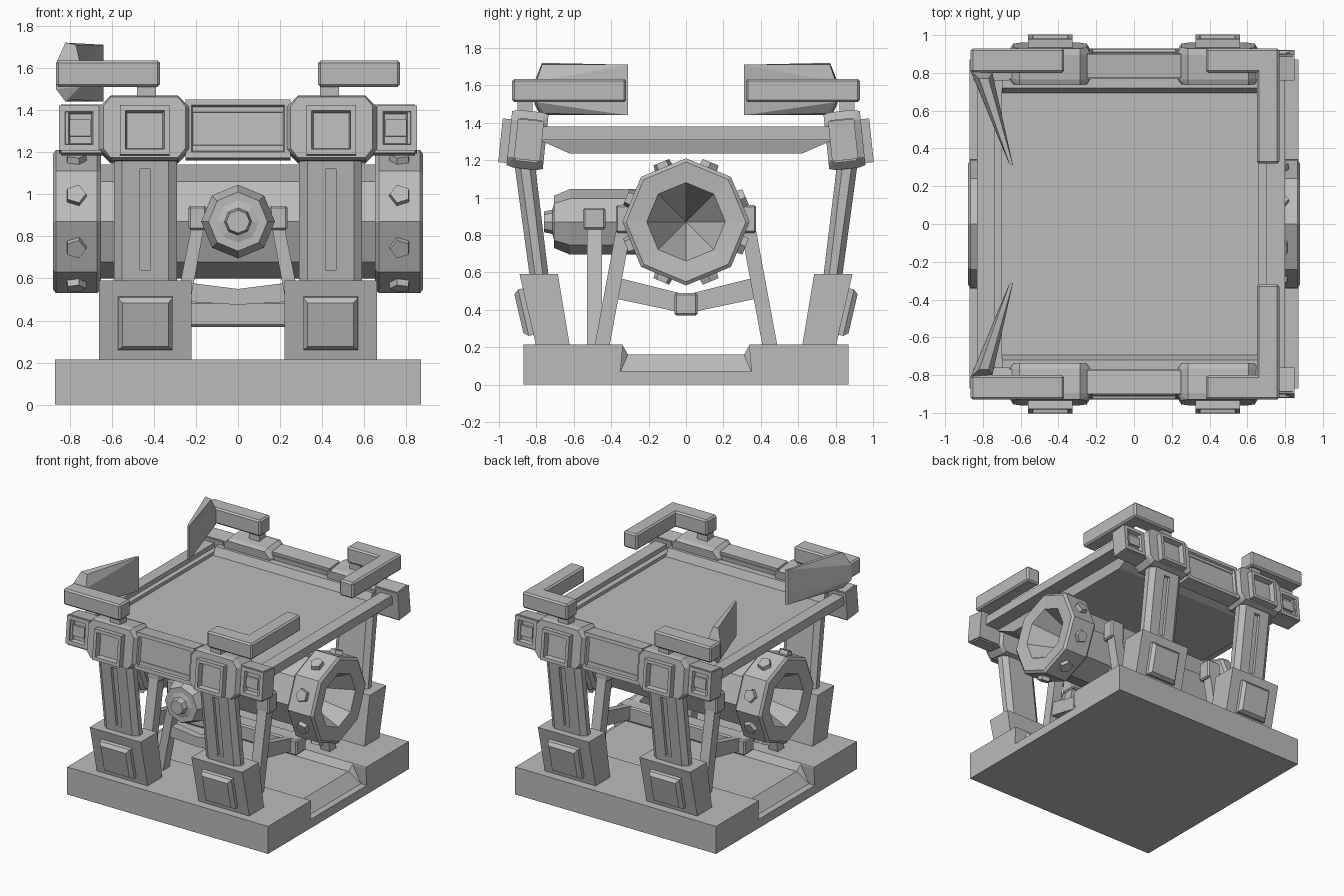
import bpy, bmesh, math
from mathutils import Matrix, Vector

if "Cube" in bpy.data.objects:
    bpy.data.objects.remove(bpy.data.objects["Cube"])

grey = bpy.data.materials.new("plain grey")
grey.use_nodes = True
grey.diffuse_color = (0.5, 0.5, 0.5, 1)
grey.node_tree.nodes["Principled BSDF"].inputs["Base Color"].default_value = (0.5, 0.5, 0.5, 1)


def finish(name, bm):
    bmesh.ops.recalc_face_normals(bm, faces=bm.faces)
    me = bpy.data.meshes.new(name)
    bm.to_mesh(me)
    bm.free()
    me.materials.append(grey)
    ob = bpy.data.objects.new(name, me)
    bpy.context.collection.objects.link(ob)
    return ob


def hull(name, pts):
    bm = bmesh.new()
    for p in pts:
        bm.verts.new(p)
    res = bmesh.ops.convex_hull(bm, input=bm.verts)
    loose = [v for v in bm.verts if not v.link_faces]
    bmesh.ops.delete(bm, geom=loose, context="VERTS")
    bmesh.ops.dissolve_limit(bm, angle_limit=0.02, verts=bm.verts, edges=bm.edges)
    return finish(name, bm)


def rect(x, y, z):
    """Four corners of a level rectangle at height z."""
    return [(a, b, z) for a in x for b in y]


def box(name, x, y, z, bevel=0.0, inset=None, tilt=0.0):
    """Box from ranges; inset = (thickness, depth) reshapes the -y face."""
    size = Vector((x[1] - x[0], y[1] - y[0], z[1] - z[0]))
    mid = Vector((x[0] + x[1], y[0] + y[1], z[0] + z[1])) / 2
    bm = bmesh.new()
    bmesh.ops.create_cube(bm, size=1, matrix=Matrix.Diagonal((*size, 1)))
    if inset:
        face = min(bm.faces, key=lambda f: f.calc_center_median().y)
        bmesh.ops.inset_region(bm, faces=[face], thickness=inset[0])
        if inset[1] < 0:
            bmesh.ops.inset_region(bm, faces=[face], thickness=0.012, depth=inset[1])
        else:
            bmesh.ops.translate(bm, verts=face.verts, vec=(0, -inset[1], 0))
    if bevel:
        bmesh.ops.bevel(bm, geom=bm.edges[:], offset=bevel, segments=1, affect="EDGES")
    bmesh.ops.transform(bm, verts=bm.verts,
                        matrix=Matrix.Translation(mid) @ Matrix.Rotation(tilt, 4, "X"))
    return finish(name, bm)


def lathe(name, profile, along, sides=8):
    """Faceted solid from (position, radius) pairs along the x or y axis at axle height."""
    bm = bmesh.new()
    rings = []
    for pos, r in profile:
        ring = []
        for i in range(sides):
            a = math.tau * i / sides
            s, c = r * math.sin(a), AXLE + r * math.cos(a)
            ring.append(bm.verts.new((pos, s, c) if along == "X" else (s, pos, c)))
        rings.append(ring)
    for a, b in zip(rings, rings[1:]):
        for i in range(sides):
            j = (i + 1) % sides
            bm.faces.new((a[i], a[j], b[j], b[i]))
    bm.faces.new(rings[0])
    bm.faces.new(rings[-1])
    bmesh.ops.remove_doubles(bm, verts=bm.verts, dist=0.002)
    return finish(name, bm)


def cut(ob, cutter):
    mod = ob.modifiers.new("cut", "BOOLEAN")
    mod.operation, mod.object, mod.solver = "DIFFERENCE", cutter, "EXACT"
    graph = bpy.context.evaluated_depsgraph_get()
    mesh = bpy.data.meshes.new_from_object(ob.evaluated_get(graph))
    ob.modifiers.clear()
    ob.data = mesh
    bpy.data.objects.remove(cutter)


def mirror(obs, axis, word):
    """Adds mirrored copies and returns originals and copies together."""
    flip = Matrix.Scale(-1, 4, Vector((axis == "X", axis == "Y", 0)))
    out = list(obs)
    for ob in obs:
        me = ob.data.copy()
        me.transform(flip)
        me.flip_normals()
        new = bpy.data.objects.new(word + "_" + ob.name, me)
        bpy.context.collection.objects.link(new)
        out.append(new)
    return out


AXLE = 0.87
LEAN = math.radians(-6)

# Base slab with a shallow channel and a ramp notch at each end
base = box("base", (-.87, .87), (-.87, .87), (0, .215))
cut(base, hull("channel_cutter", rect((-1, 1), (-.31, .31), .16) + rect((-1, 1), (-.35, .35), .23)))
for s in (-1, 1):
    cut(base, hull("ramp_cutter", rect((s * .82, s * 1), (-.35, .35), .07)
                   + rect((s * .74, s * 1), (-.31, .31), .161)
                   + rect((s * .74, s * 1), (-.335, .335), .24)))

# Corner leg: boot, pad, grooved post, tilted head with a framed recess
boot = hull("boot", rect((.22, .66), (-.80, -.62), .2) + rect((.22, .66), (-.89, -.685), .59))
pad = box("boot_pad", (.31, .57), (-.87, -.80), (.265, .52), inset=(.03, .025), tilt=math.radians(13))
post_pts = []
for z, y0, y1 in ((.5, -.825, -.725), (1.2, -.92, -.81)):
    post_pts += rect((.33, .55), (y0, y1), z) + rect((.29, .59), (y0 + .03, y1 - .03), z)
post = hull("post", post_pts)
cut(post, hull("groove_cutter", rect((.415, .465), (-.9, -.82), .64) + rect((.415, .465), (-.97, -.885), 1.12)))
head_pts = []
turn = Matrix.Translation((.445, -.85, 1.308)) @ Matrix.Rotation(LEAN, 4, "X")
for y, g in ((-.095, .02), (-.06, 0), (.07, 0), (.1, .02)):
    for sx in (-1, 1):
        for sz in (-1, 1):
            head_pts += [turn @ Vector((sx * (.215 - g), y, sz * .10)),
                         turn @ Vector((sx * .16, y, sz * (.155 - g * .5)))]
head = hull("head", head_pts)
frame = box("head_frame", (.325, .56), (-.992, -.92), (1.185, 1.42), inset=(.035, -.04), tilt=LEAN)
stem = box("bracket_stem", (.39, .48), (-.90, -.82), (1.42, 1.53))
corner = mirror([boot, pad, post, head, frame, stem], "X", "right")
mirror(corner, "Y", "back")

# Front and back channel beams with end blocks
beam = box("end_beam", (-.84, .84), (-.90, -.78), (1.19, 1.42), inset=(.05, -.03), tilt=LEAN)
middle = box("beam_middle", (-.25, .25), (-.915, -.79), (1.165, 1.445), inset=(.04, -.02), tilt=LEAN)
cap = box("beam_cap", (.66, .85), (-.91, -.77), (1.20, 1.415), inset=(.04, -.03), tilt=LEAN)
block = box("cap_block", (.70, .80), (-.90, -.80), (1.27, 1.35), tilt=LEAN)
caps = mirror([cap, block], "X", "right")
mirror([beam, middle] + caps, "Y", "back")

# Tray: floor with tapered underside, long rails and sloped lips
hull("tray_floor", rect((-.70, .66), (-.62, .62), 1.235) + rect((-.72, .68), (-.67, .67), 1.30)
     + rect((-.72, .68), (-.78, .78), 1.305) + rect((-.72, .68), (-.78, .78), 1.32))
lip = hull("tray_lip", rect((-.70, .66), (-.79, -.69), 1.31) + rect((-.70, .66), (-.79, -.72), 1.38))
mirror([lip], "Y", "back")
for name, inner, outer in (("left_rail", .66, .80), ("right_rail", -.70, -.83)):
    lo, hi = sorted((inner, outer))
    box(name, (lo, hi), (-.80, .80), (1.31, 1.345))
    mid = inner + (outer - inner) * .3
    lo, hi = sorted((mid, outer))
    box(name + "_top", (lo, hi), (-.80, .80), (1.345, 1.38))

# Corner brackets and folded blades
arm = box("bracket_arm", (.38, .77), (-.93, -.80), (1.51, 1.635), bevel=.012)
side = box("bracket_side", (.65, .77), (-.92, -.32), (1.51, 1.635), bevel=.012)
long_arm = box("blade_arm", (-.865, -.37), (-.93, -.80), (1.51, 1.635), bevel=.012)
blade = hull("blade", [
    (-.82, -.77, 1.72), (-.865, -.81, 1.62), (-.865, -.81, 1.50), (-.82, -.78, 1.44),
    (-.77, -.77, 1.71), (-.75, -.80, 1.62), (-.75, -.80, 1.51), (-.78, -.76, 1.45),
    (-.66, -.32, 1.71), (-.67, -.34, 1.62), (-.67, -.34, 1.52), (-.66, -.32, 1.44),
    (-.64, -.31, 1.71), (-.64, -.31, 1.44)])
mirror([arm, side, long_arm, blade], "Y", "back")

# Drum with end collars and hollow cone mouths
half = [(.42, 0), (.87, .21), (.88, .32), (.865, .34), (.67, .34), (.65, .32), (.65, .27)]
lathe("drum", half + [(-x, r) for x, r in reversed(half)], "X")
bolts = []
for i in range(8):
    a = math.tau * (i + .5) / 8
    out = Vector((0, math.sin(a), math.cos(a)))
    bm = bmesh.new()
    spin = out.to_track_quat("Z", "X").to_matrix().to_4x4()
    bmesh.ops.create_cone(bm, cap_ends=True, segments=5, radius1=.055, radius2=.048, depth=.06,
                          matrix=Matrix.Translation(Vector((.77, 0, AXLE)) + out * .315) @ spin)
    bolts.append(finish("collar_bolt", bm))
mirror(bolts, "X", "right")

# Front nozzle
lathe("nozzle", [(-.15, .175), (-.62, .175), (-.705, .14), (-.705, .1), (-.715, .065), (-.76, .055)], "Y")

# Splayed stands under the drum, tied by a long beam
strut = hull("drum_strut", rect((.43, .51), (-.37, -.29), .85) + rect((.43, .51), (-.49, -.41), .2))
mount = box("drum_mount", (.41, .53), (-.375, -.27), (.81, .96), bevel=.01)
brace = hull("drum_brace", [(x, y, z) for x in (.44, .5)
                            for y, z in ((-.36, .57), (-.38, .46), (0, .48), (0, .38))])
mirror(mirror([strut, mount, brace], "X", "right"), "Y", "back")
box("tie_beam", (-.55, .55), (-.062, .062), (.37, .49), bevel=.01)

# Stand under the nozzle
strut = hull("nozzle_strut", rect((.16, .22), (-.53, -.45), .85) + rect((.28, .35), (-.53, -.45), .2))
mount = box("nozzle_mount", (.15, .235), (-.55, -.43), (.83, .945), bevel=.01)
brace = hull("nozzle_brace", [(x, y, z) for y in (-.52, -.46)
                              for x, z in ((.24, .58), (.26, .49), (0, .55), (0, .475))])
mirror([strut, mount, brace], "X", "right")
